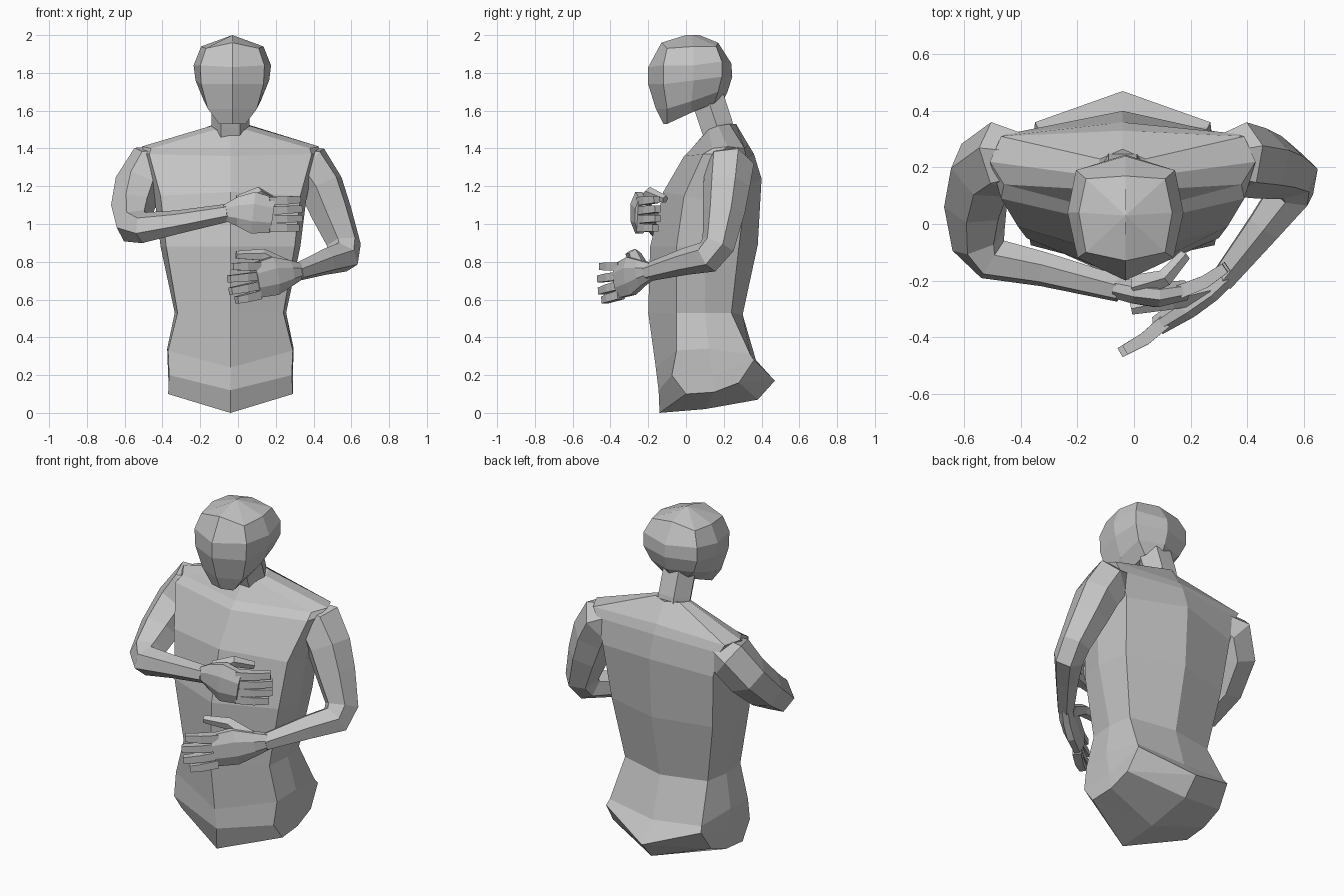
import bpy
import bmesh
from math import cos, sin, pi
from mathutils import Vector

default_cube = bpy.data.objects.get("Cube")
if default_cube:
    bpy.data.objects.remove(default_cube, do_unlink=True)

# One plain grey material for the whole figure
grey = bpy.data.materials.new("plain_grey")
grey.use_nodes = True
colour = (0.55, 0.55, 0.55, 1)
grey.diffuse_color = colour
grey.node_tree.nodes["Principled BSDF"].inputs["Base Color"].default_value = colour

MIDLINE = -0.04


def loft(name, rings, cap_start=True, cap_end=True):
    """Skin a list of closed rings that share the same point count."""
    bm = bmesh.new()
    rows = [[bm.verts.new(point) for point in ring] for ring in rings]
    count = len(rows[0])
    for low, high in zip(rows, rows[1:]):
        for i in range(count):
            j = (i + 1) % count
            bm.faces.new((low[i], low[j], high[j], high[i]))
    if cap_start:
        bm.faces.new(rows[0][::-1])
    if cap_end:
        bm.faces.new(rows[-1])
    bmesh.ops.remove_doubles(bm, verts=bm.verts, dist=0.0005)
    bmesh.ops.recalc_face_normals(bm, faces=bm.faces)
    mesh = bpy.data.meshes.new(name)
    bm.to_mesh(mesh)
    bm.free()
    mesh.materials.append(grey)
    obj = bpy.data.objects.new(name, mesh)
    bpy.context.collection.objects.link(obj)
    return obj


def mirrored_ring(front, corners, back, middle=MIDLINE):
    """Front (y, z), side corners (x, y, z), back (y, z), mirrored across the middle."""
    left = [Vector((middle + x, y, z)) for x, y, z in corners]
    right = [Vector((middle - x, y, z)) for x, y, z in reversed(corners)]
    return [Vector((middle, *front)), *left, Vector((middle, *back)), *right]


def tube(name, path, across, sides=6, phase=0.0):
    """Tube along (position, half width, half thickness); width lies along 'across'."""
    points = [Vector(step[0]) for step in path]
    rings = []
    for i, (point, (_, width, thick)) in enumerate(zip(points, path)):
        tangent = Vector()
        if i > 0:
            tangent += (point - points[i - 1]).normalized()
        if i < len(points) - 1:
            tangent += (points[i + 1] - point).normalized()
        tangent.normalize()
        wide = (across - tangent * across.dot(tangent)).normalized()
        deep = tangent.cross(wide)
        angles = [phase + 2 * pi * k / sides for k in range(sides)]
        rings.append([point + wide * width * cos(a) + deep * thick * sin(a) for a in angles])
    return loft(name, rings)


# Torso: pelvis underside up to the base of the neck
torso = [
    ((-.14, 0), [(0, .1, .02), (0, .1, .02), (0, .38, .07)], (.47, .17)),
    ((-.14, 0), [(.33, 0, .1), (.325, .15, .11), (.32, .28, .16)], (.47, .17)),
    ((-.145, .12), [(.325, -.075, .2), (.33, .14, .2), (.31, .36, .28)], (.47, .17)),
    ((-.16, .24), [(.33, -.05, .33), (.335, .12, .34), (.3, .34, .31)], (.37, .28)),
    ((-.2, .53), [(.28, -.05, .53), (.295, .1, .53), (.27, .24, .53)], (.3, .52)),
    ((-.19, .88), [(.34, -.05, .88), (.37, .1, .88), (.33, .28, .88)], (.38, .89)),
    ((-.12, 1.17), [(.37, -.01, 1.15), (.4, .12, 1.12), (.36, .32, 1.2)], (.4, 1.24)),
    ((-.01, 1.36), [(.43, .09, 1.37), (.45, .16, 1.37), (.4, .32, 1.35)], (.36, 1.37)),
    ((.03, 1.4), [(.42, .14, 1.4), (.47, .22, 1.41), (.43, .31, 1.4)], (.33, 1.42)),
    ((.09, 1.47), [(.08, .12, 1.5), (.1, .17, 1.52), (.08, .23, 1.53)], (.265, 1.53)),
]
loft("torso", [mirrored_ring(*row) for row in torso], cap_start=False)

# Neck, leaning forward
tube("neck", [((MIDLINE, .19, 1.42), .1, .09),
              ((MIDLINE, .16, 1.53), .1, .1),
              ((MIDLINE, .11, 1.68), .1, .1)], Vector((1, 0, 0)))

# Head: jaw underside to a flattened crown
head = [
    ((-.12, 1.53), [(.07, -.1, 1.53), (.09, .03, 1.59), (.08, .15, 1.64)], (.2, 1.66)),
    ((-.16, 1.61), [(.13, -.1, 1.61), (.15, .03, 1.65), (.14, .17, 1.7)], (.22, 1.7)),
    ((-.2, 1.74), [(.165, -.12, 1.74), (.195, .04, 1.76), (.175, .19, 1.78)], (.245, 1.78)),
    ((-.2, 1.83), [(.17, -.12, 1.84), (.205, .04, 1.84), (.175, .19, 1.86)], (.24, 1.85)),
    ((-.13, 1.96), [(.14, -.1, 1.93), (.165, .04, 1.94), (.14, .16, 1.94)], (.17, 1.96)),
    ((0, 2), [(0, .03, 2)] * 3, (.07, 2)),
]
loft("head", [mirrored_ring(*row, middle=-.03) for row in head], cap_end=False)


def arm(name, path):
    """Bent arm from shoulder to wrist. Width follows the bend axis."""
    points = [Vector(p) for p, _ in path]
    bend = (points[3] - points[1]).cross(points[-1] - points[-2]).normalized()
    return tube(name, [(p, r, r * 1.05) for p, r in path], bend)


def hand(side, palm, knuckle, middle, tip, heights, reaches, thumb):
    """Palm, four fingers stacked in height, and a thumb."""
    up = Vector((0, 0, 1))
    tube(side + "_palm", palm, up, 8, pi / 8)
    for number, ((start, end), reach) in enumerate(zip(heights, reaches), 1):
        a = Vector((*knuckle, start))
        b = Vector((*middle, (start + end) / 2))
        c = b + (Vector((*tip, end)) - b) * reach
        tube(f"{side}_finger_{number}",
             [(a, .032, .034), (b, .03, .032), (c, .026, .026)], up, 4, pi / 4)
    tube(side + "_thumb", [(p, r, r) for p, r in thumb], up, 5)


# Left arm, lowered, with the hand in front of the belly
arm("left_arm", [((.28, .23, 1.34), .08), ((.375, .23, 1.305), .128), ((.44, .215, 1.2), .122),
                 ((.495, .2, 1.06), .11), ((.56, .17, .89), .09), ((.555, .115, .825), .085),
                 ((.46, -.01, .8), .068), ((.31, -.2, .745), .047)])
hand("left",
     [((.33, -.18, .75), .045, .04), ((.27, -.235, .74), .075, .045),
      ((.19, -.29, .725), .11, .048), ((.09, -.355, .7), .1, .038)],
     (.11, -.345), (.04, -.405), (-.04, -.45),
     [(.775, .775), (.725, .71), (.675, .645), (.625, .59)], (.9, 1.1, 1, .6),
     [((.25, -.24, .77), .045), ((.13, -.27, .835), .035), ((-.01, -.3, .835), .022)])

# Right arm, raised, with the hand across the chest
arm("right_arm", [((-.36, .23, 1.34), .08), ((-.465, .235, 1.305), .128), ((-.53, .19, 1.2), .122),
                  ((-.56, .07, 1.08), .11), ((-.55, -.06, .99), .095), ((-.5, -.125, .98), .08),
                  ((-.32, -.16, 1.01), .062), ((-.05, -.23, 1.06), .047)])
hand("right",
     [((-.07, -.225, 1.06), .045, .04), ((0, -.24, 1.065), .085, .045),
      ((.08, -.25, 1.06), .12, .048), ((.18, -.235, 1.045), .1, .038)],
     (.16, -.24), (.25, -.205), (.33, -.15),
     [(1.12, 1.13), (1.07, 1.08), (1.025, 1.03), (.98, .98)], (.9, 1, 1, .8),
     [((.01, -.22, 1.11), .045), ((.11, -.19, 1.165), .032), ((.18, -.11, 1.13), .022)])
